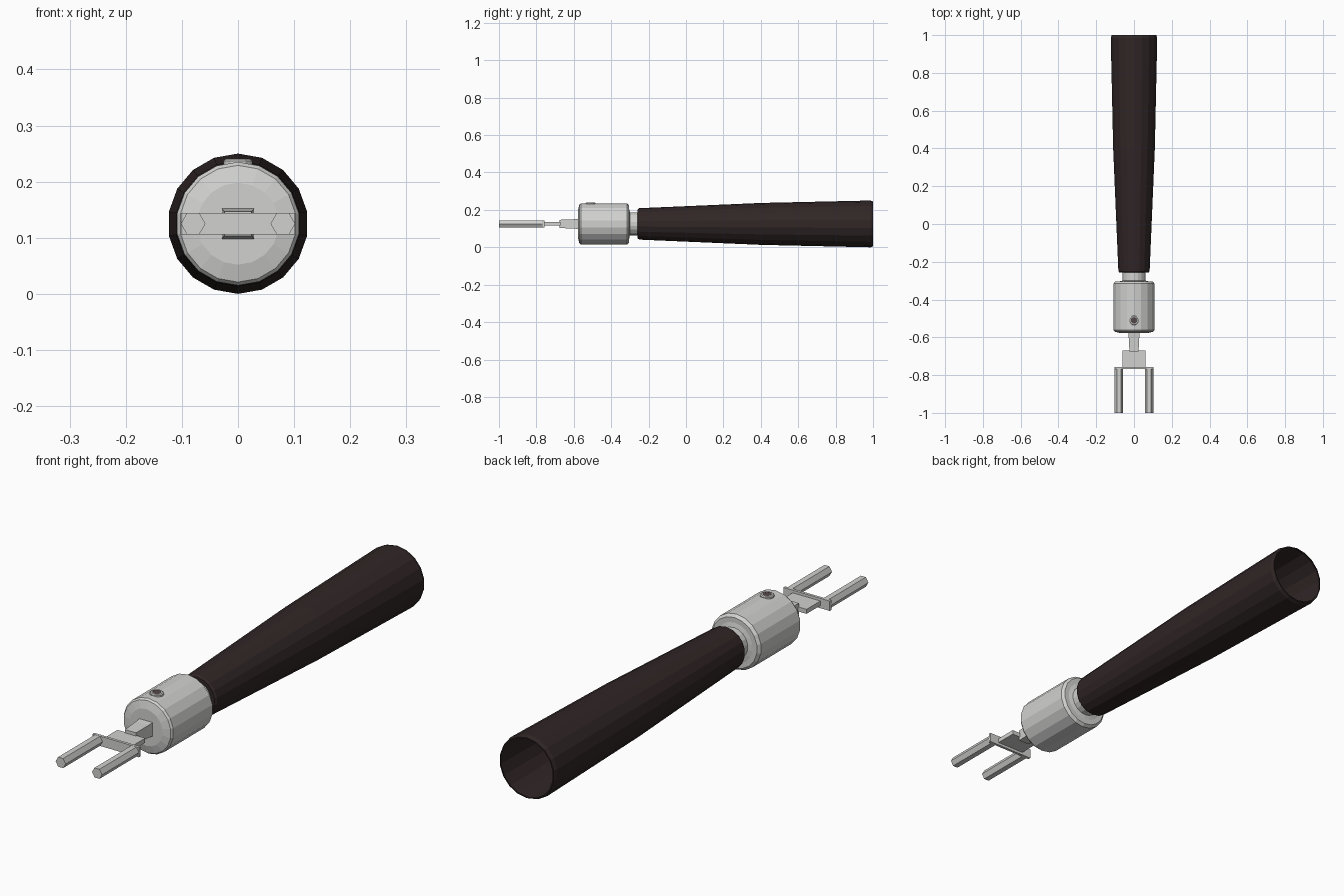
import bpy, bmesh, math
from mathutils import Vector

if "Cube" in bpy.data.objects:
    bpy.data.objects.remove(bpy.data.objects["Cube"])

CZ = 0.125  # height of the tool's long axis


def material(name, rgb):
    m = bpy.data.materials.new(name)
    m.diffuse_color = (*rgb, 1)
    m.use_nodes = True
    m.node_tree.nodes["Principled BSDF"].inputs["Base Color"].default_value = m.diffuse_color
    return m


METAL = material("brushed metal", (0.64, 0.64, 0.63))
WOOD = material("dark brown", (0.030, 0.019, 0.019))
DARK = material("dark socket", (0.09, 0.065, 0.065))


def finish(name, bm, mat, recalc=True):
    if recalc:
        bmesh.ops.recalc_face_normals(bm, faces=bm.faces)
    me = bpy.data.meshes.new(name)
    bm.to_mesh(me)
    bm.free()
    me.materials.append(mat)
    ob = bpy.data.objects.new(name, me)
    bpy.context.collection.objects.link(ob)
    return ob


def lathe(name, profile, mat, sides=18, start=90, centre=(0, 0, CZ), axis="Y", caps=(True, True)):
    """Turn (position, radius) pairs around the Y or Z axis."""
    bm = bmesh.new()
    rings = []
    for p, r in profile:
        ring = []
        for i in range(sides):
            a = math.radians(start) + math.tau * i / sides
            c, s = r * math.cos(a), r * math.sin(a)
            v = Vector((c, p, s)) if axis == "Y" else Vector((c, s, p))
            ring.append(bm.verts.new(v + Vector(centre)))
        rings.append(ring)
    for a, b in zip(rings, rings[1:]):
        for i in range(sides):
            j = (i + 1) % sides
            bm.faces.new((a[i], a[j], b[j], b[i]))
    if caps[0]:
        bm.faces.new(rings[0])
    if caps[1]:
        bm.faces.new(rings[-1])
    return finish(name, bm, mat)


def bar(name, sections, mat):
    """Loft rectangular sections (y, half width, half height) along Y."""
    bm = bmesh.new()
    rings = [[bm.verts.new((sx * w, y, CZ + sz * h))
              for sx, sz in ((-1, -1), (1, -1), (1, 1), (-1, 1))] for y, w, h in sections]
    for a, b in zip(rings, rings[1:]):
        for i in range(4):
            j = (i + 1) % 4
            bm.faces.new((a[i], a[j], b[j], b[i]))
    bm.faces.new(rings[0])
    bm.faces.new(rings[-1])
    return finish(name, bm, mat)


# Tapered hollow handle, open at the back
lathe("handle", [(-0.258, 0.060), (-0.258, 0.078), (-0.250, 0.084), (0.40, 0.112),
                 (0.985, 0.125), (1.0, 0.120), (1.0, 0.115)], WOOD, caps=(False, False))

# Neck and thick collar with bevelled ends
lathe("neck", [(-0.31, 0.062), (-0.25, 0.062)], METAL)
lathe("collar", [(-0.578, 0.073), (-0.570, 0.104), (-0.562, 0.110), (-0.315, 0.110),
                 (-0.304, 0.100), (-0.304, 0.080), (-0.300, 0.062)], METAL)

# Set screw on top of the collar
lathe("screw_ring", [(0.225, 0.026), (0.237, 0.026), (0.240, 0.022), (0.240, 0.017)], METAL,
      sides=12, centre=(0, -0.51, 0), axis="Z", caps=(False, False))
lathe("screw_socket", [(0.225, 0.018), (0.239, 0.018)], DARK,
      sides=12, centre=(0, -0.51, 0), axis="Z")

# Stem, flat tongue and crossbar
bar("stem", [(-0.675, 0.024, 0.022), (-0.60, 0.028, 0.025), (-0.57, 0.029, 0.028)], METAL)
bar("tongue", [(-0.760, 0.061, 0.009), (-0.670, 0.061, 0.009)], METAL)
bar("crossbar", [(-0.768, 0.102, 0.0195), (-0.757, 0.102, 0.0195)], METAL)

# Two hexagonal prongs
for side, label in ((-1, "left"), (1, "right")):
    lathe(label + "_prong", [(-1.0, 0.022), (-0.76, 0.022)], METAL,
          sides=6, start=0, centre=(side * 0.080, 0, CZ))
